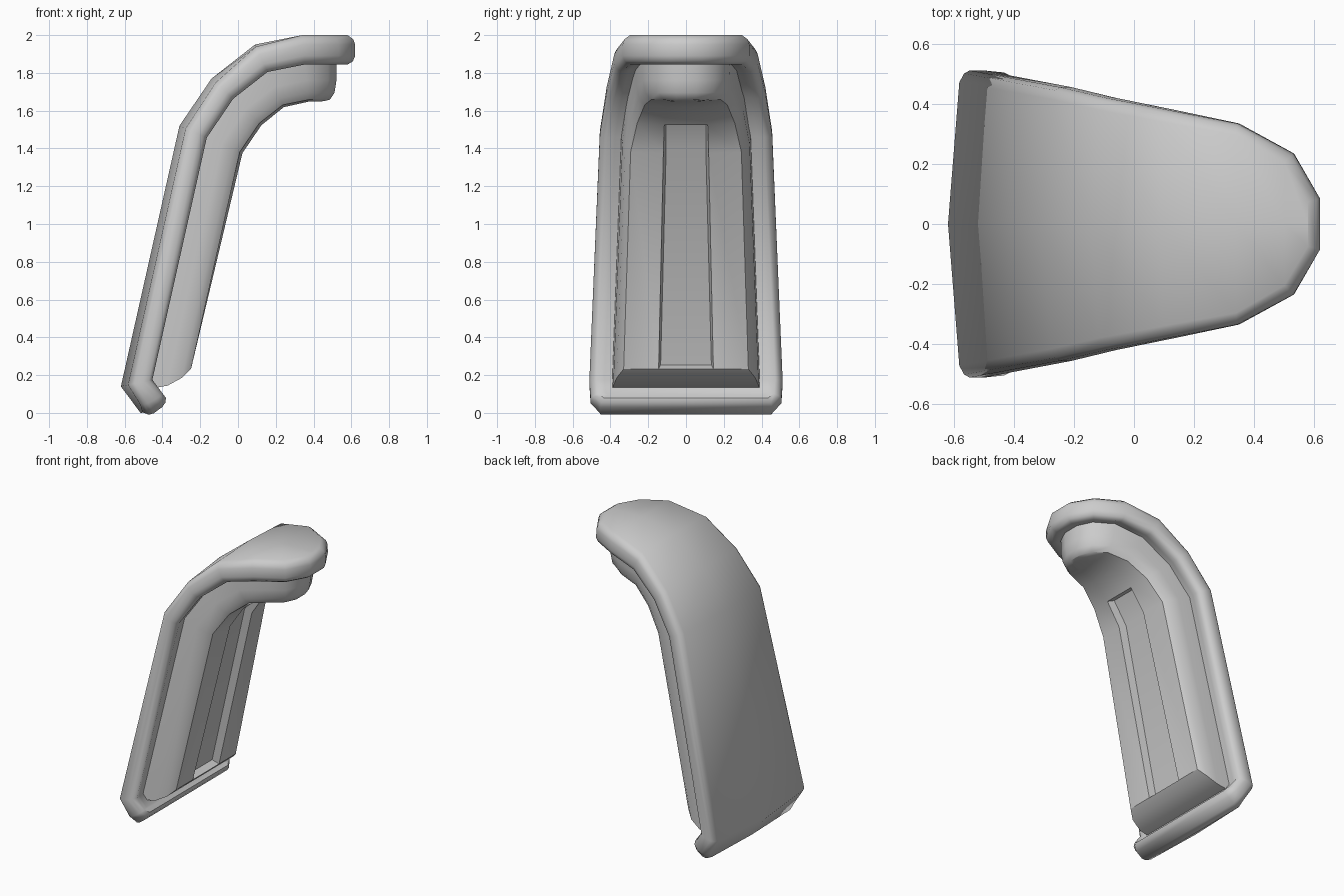
import bpy, bmesh, math
from mathutils import Vector

if "Cube" in bpy.data.objects:
    bpy.data.objects.remove(bpy.data.objects["Cube"])

# Side profile of the outer surface (x, z), from the bottom lip to the nose
PATH = [Vector(p) for p in [(-.49, -.035), (-.62, .14), (-.31, 1.52), (-.14, 1.77),
                            (.09, 1.95), (.34, 2.0), (.62, 2.0)]]
LIP = (PATH[1] - PATH[0]).length
S = [-LIP]
for a, b in zip(PATH, PATH[1:]):
    S.append(S[-1] + (b - a).length)
A, B, C, D, E, F = S[1:]


def make_bend(path, s_vals):
    """Map (length along path, y, depth below the outer surface) to xyz."""
    normals = []
    for a, b in zip(path, path[1:]):
        t = (b - a).normalized()
        normals.append(Vector((t.y, -t.x)))
    miters = []
    for i in range(len(path)):
        n0, n1 = normals[max(i - 1, 0)], normals[min(i, len(normals) - 1)]
        miters.append((n0 + n1) / (1 + n0.dot(n1)))

    def bend(s, y, d):
        i = max([k for k in range(len(path) - 1) if s >= s_vals[k] - 1e-6] or [0])
        t = (s - s_vals[i]) / (s_vals[i + 1] - s_vals[i])
        p = path[i].lerp(path[i + 1], t) + d * miters[i].lerp(miters[i + 1], t)
        return (p.x, y, p.y)
    return bend


def inset(half, dist, fixed):
    """Offset a symmetric half outline inwards; points in fixed keep their s."""
    pts = [Vector(p) for p in half]
    ext = [Vector((pts[0].x, -pts[0].y))] + pts + [Vector((pts[-1].x, -pts[-1].y))]
    out = []
    for i, p in enumerate(pts):
        t0, t1 = (p - ext[i]).normalized(), (ext[i + 2] - p).normalized()
        n0, n1 = Vector((t0.y, -t0.x)), Vector((t1.y, -t1.x))
        q = p + dist * (n0 + n1) / (1 + n0.dot(n1))
        out.append((p.x if i in fixed else q.x, q.y))
    return out


def ring(bm, bend, pts):
    right = [bm.verts.new(bend(s, y, d)) for s, y, d in pts]
    left = [bm.verts.new(bend(s, -y, d)) for s, y, d in pts]
    return right, left


def bridge(bm, r0, r1):
    l0, l1 = r0[0] + r0[1][::-1], r1[0] + r1[1][::-1]
    n = len(l0)
    for i in range(n):
        j = (i + 1) % n
        bm.faces.new((l0[i], l0[j], l1[j], l1[i]))


def cap(bm, columns):
    """Fill a ring with strips across columns; returns the faces per strip."""
    strips = []
    for a, b in zip(columns, columns[1:]):
        strips.append([bm.faces.new((a[i], a[i + 1], b[i + 1], b[i])) for i in range(len(a) - 1)])
    if len(columns) > 2:
        for e in (0, -1):
            bm.faces.new([c[e] for c in columns])
    return strips


def finish(bm, name, angle):
    bmesh.ops.recalc_face_normals(bm, faces=bm.faces)
    me = bpy.data.meshes.new(name)
    bm.to_mesh(me)
    bm.free()
    me.shade_smooth()
    me.set_sharp_from_angle(angle=math.radians(angle))
    ob = bpy.data.objects.new(name, me)
    bpy.context.collection.objects.link(ob)
    return ob


# Outer shell: bent plate with a rounded rim and a slightly crowned back
bend = make_bend(PATH, S)
half = [(-LIP, .455), (-LIP + .07, .505), (A, .512), (B, .456), (C, .42), (D, .38),
        (E, .335), (E + .19, .235), (F, .085)]
crown = [.01, .025, .035, .035, .03, .012, 0, 0, 0]
bm = bmesh.new()
rings = []
for dist, depth, k in [(.04, 0, 1), (.01, .022, .8), (0, .05, .5), (0, .11, 0),
                       (.012, .138, 0), (.04, .155, 0), (.08, .145, 0)]:
    pts = inset(half, dist, range(2, 7))
    rings.append(ring(bm, bend, [(s, y, depth + k * c) for (s, y), c in zip(pts, crown)]))
for r0, r1 in zip(rings, rings[1:]):
    bridge(bm, r0, r1)
mid = [bm.verts.new(bend(s, 0, 0)) for s, y in inset(half, .04, range(2, 7))]
cap(bm, [rings[0][0], mid, rings[0][1]])
cap(bm, [rings[-1][0], rings[-1][1]])
finish(bm, "outer_shell", 50)

# Inner body: raised pad following the shell, with a long recessed slot
bend = make_bend(PATH[1:], S[1:])
half = [(0, .395), (B, .345), (C, .31), (D, .27), (E, .235), (E + .13, .16), (E + .18, .06)]
bm = bmesh.new()
rings = []
for dist, s0, depth in [(0, 0, .1), (.01, .06, .24), (.028, .12, .305), (.065, .18, .342)]:
    pts = inset(half, dist * .8, range(1, 5))
    pts[0] = (s0, half[0][1] - dist)
    rings.append(ring(bm, bend, [(s, y, depth) for s, y in pts]))
for r0, r1 in zip(rings, rings[1:]):
    bridge(bm, r0, r1)
slot_y = [.145, .12, .115, .10, .09, .06, .01]
slot_d = [.342, .357, .357, .355, .352, .350, .342]
slot = ring(bm, bend, [(p[0], y, d) for p, y, d in zip(pts, slot_y, slot_d)])
strips = cap(bm, [rings[-1][0], slot[0], slot[1], rings[-1][1]])
cap(bm, [rings[0][0], rings[0][1]])
bmesh.ops.recalc_face_normals(bm, faces=bm.faces)
bmesh.ops.inset_region(bm, faces=strips[1][:2], thickness=.015, depth=-.05)
finish(bm, "inner_body", 45)
